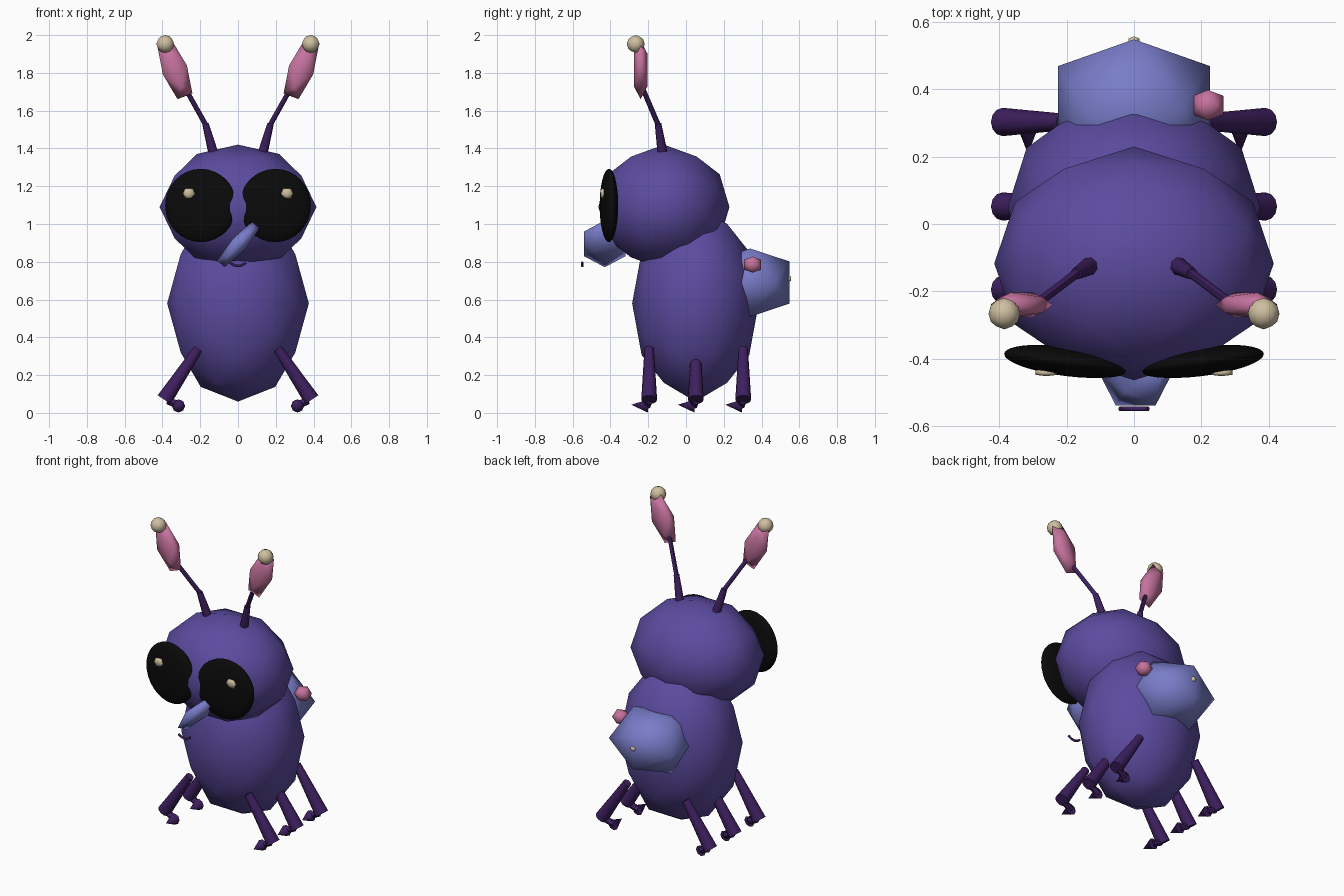
import bpy, bmesh, math
from mathutils import Matrix, Vector

cube = bpy.data.objects.get("Cube")
if cube:
    bpy.data.objects.remove(cube, do_unlink=True)


def material(name, color):
    m = bpy.data.materials.new(name)
    m.use_nodes = True
    m.diffuse_color = (*color, 1)
    node = next(n for n in m.node_tree.nodes if n.type == 'BSDF_PRINCIPLED')
    node.inputs["Base Color"].default_value = (*color, 1)
    node.inputs["Roughness"].default_value = 0.8
    return m


PURPLE = material("purple", (0.107, 0.07, 0.35))
DARK = material("dark purple", (0.048, 0.014, 0.115))
BLUE = material("soft blue", (0.188, 0.202, 0.58))
PINK = material("pink", (0.56, 0.17, 0.34))
CREAM = material("cream", (0.62, 0.52, 0.35))
BLACK = material("black", (0.003, 0.003, 0.003))


def finish(name, bm, mat, sharp_angle=None):
    mesh = bpy.data.meshes.new(name)
    bm.to_mesh(mesh)
    bm.free()
    mesh.materials.append(mat)
    ob = bpy.data.objects.new(name, mesh)
    bpy.context.collection.objects.link(ob)
    mesh.polygons.foreach_set("use_smooth", [True] * len(mesh.polygons))
    if sharp_angle:
        bpy.ops.object.select_all(action='DESELECT')
        ob.select_set(True)
        bpy.context.view_layer.objects.active = ob
        bpy.ops.object.shade_smooth_by_angle(angle=math.radians(sharp_angle))
    return ob


def place(center, radii, tilt=0, axis='Y'):
    return (Matrix.Translation(center) @ Matrix.Rotation(math.radians(tilt), 4, axis)
            @ Matrix.Diagonal((*radii, 1)))


# Low-poly ellipsoid with an edge, not a corner, on each axis
def ico(name, center, radii, mat, level=1, tilt=0):
    bm = bmesh.new()
    bmesh.ops.create_icosphere(bm, subdivisions=level, radius=1)
    turn = Matrix.Rotation(-math.atan(2) / 2, 4, 'Y')
    bmesh.ops.transform(bm, matrix=place(center, radii, tilt) @ turn, verts=bm.verts)
    return finish(name, bm, mat)


# Fine round ellipsoid
def ball(name, center, radii, mat, tilt):
    bm = bmesh.new()
    bmesh.ops.create_uvsphere(bm, u_segments=32, v_segments=16, radius=1)
    bmesh.ops.transform(bm, matrix=place(center, radii, tilt, 'Z'), verts=bm.verts)
    return finish(name, bm, mat)


# Tapered rod between two points
def rod(name, a, b, r1, r2, mat, sides=12):
    a, b = Vector(a), Vector(b)
    bm = bmesh.new()
    bmesh.ops.create_cone(bm, cap_ends=True, segments=sides, radius1=r1, radius2=r2,
                          depth=(b - a).length)
    turn = (b - a).to_track_quat('Z', 'Y').to_matrix().to_4x4()
    bmesh.ops.transform(bm, matrix=Matrix.Translation((a + b) / 2) @ turn, verts=bm.verts)
    return finish(name, bm, mat, 45)


# Body and head
ico("body", (0, 0.05, 0.58), (0.375, 0.335, 0.52), PURPLE, 2)
ico("head", (0, -0.117, 1.09), (0.415, 0.347, 0.33), PURPLE, 2)

# Tilted nose and tail bulb (radii reach the corners of the icosahedron)
ico("nose", (0.005, -0.43, 0.895), (0.05, 0.128, 0.168), BLUE, 1, 42)
ico("tail_bulb", (0, 0.34, 0.69), (0.266, 0.245, 0.212), BLUE)
ico("tail_berry", (0.22, 0.353, 0.785), (0.053, 0.053, 0.05), PINK)
ico("tail_dot", (0, 0.54, 0.71), (0.02, 0.02, 0.02), CREAM)

# Mouth: a small curved tube
curve = bpy.data.curves.new("mouth", 'CURVE')
curve.dimensions = '3D'
curve.bevel_depth = 0.007
curve.bevel_resolution = 2
curve.use_fill_caps = True
line = curve.splines.new('POLY')
steps = 9
line.points.add(steps - 1)
for i, p in enumerate(line.points):
    t = 2 * i / (steps - 1) - 1
    p.co = (0.042 * t, -0.549, 0.778 + 0.018 * t * t, 1)
curve.materials.append(DARK)
bpy.context.collection.objects.link(bpy.data.objects.new("mouth", curve))

for side, s in (("left", 1), ("right", -1)):
    # Eyes with a highlight
    ball(side + "_eye", (s * 0.197, -0.408, 1.098), (0.19, 0.044, 0.194), BLACK, s * 7)
    ico(side + "_eye_highlight", (s * 0.26, -0.441, 1.162), (0.038, 0.013, 0.032), CREAM)

    # Antennae
    knee = (s * 0.172, -0.148, 1.53)
    rod(side + "_antenna_base", (s * 0.132, -0.125, 1.38), knee, 0.027, 0.018, DARK, 8)
    rod(side + "_antenna_stem", (s * 0.168, -0.145, 1.52), (s * 0.28, -0.23, 1.72),
        0.014, 0.013, DARK, 8)
    ico(side + "_antenna_lobe", (s * 0.334, -0.24, 1.815), (0.08, 0.043, 0.175),
        PINK, 1, s * 21)
    ico(side + "_antenna_tip", (s * 0.385, -0.266, 1.953), (0.047, 0.047, 0.047), CREAM, 2)

    # Three legs per side, each with a pointed foot turned forward
    for part, y in (("front", -0.195), ("middle", 0.052), ("rear", 0.303)):
        rod(f"{side}_{part}_leg", (s * 0.21, y, 0.34), (s * 0.39, y, 0.07),
            0.025, 0.042, DARK)
        rod(f"{side}_{part}_foot", (s * 0.315, y - 0.005, 0.037),
            (s * 0.315, y - 0.095, 0.043), 0.035, 0.0, DARK, 8)
        rod(f"{side}_{part}_ankle", (s * 0.37, y, 0.065), (s * 0.315, y - 0.01, 0.04),
            0.02, 0.02, DARK, 8)
